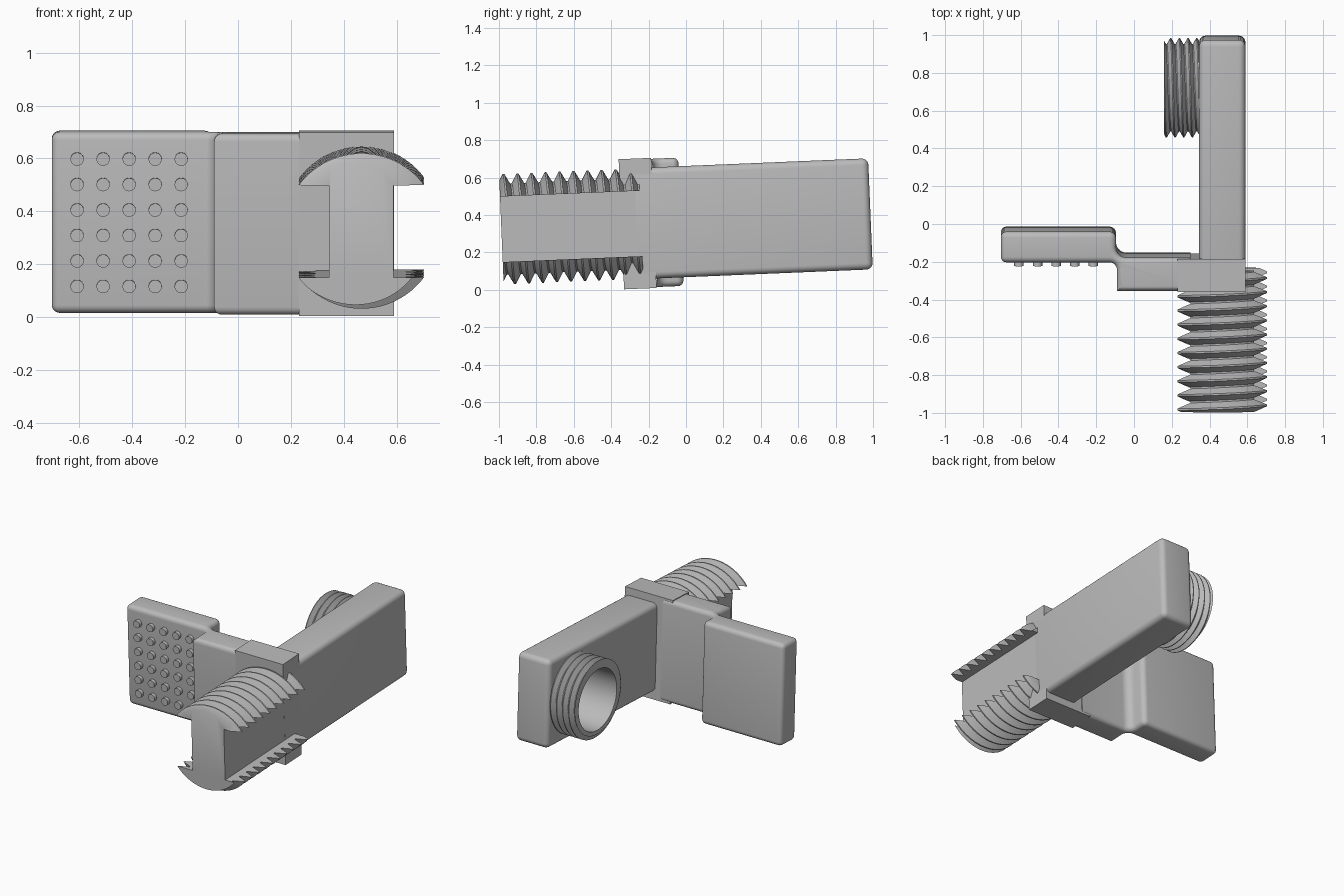
import bpy, bmesh, math
from math import cos, sin, pi, radians
from mathutils import Matrix, Vector

if "Cube" in bpy.data.objects:
    bpy.data.objects.remove(bpy.data.objects["Cube"], do_unlink=True)

# The whole fitting leans slightly about the x axis
TILT = Matrix.Translation((0, 0, 0.365)) @ Matrix.Rotation(radians(2.4), 4, 'X')

grey = bpy.data.materials.new("plain grey")
grey.use_nodes = True
grey.diffuse_color = (0.5, 0.5, 0.5, 1)
grey.node_tree.nodes["Principled BSDF"].inputs["Base Color"].default_value = (0.5, 0.5, 0.5, 1)


def finish(name, bm, place=Matrix()):
    bmesh.ops.transform(bm, matrix=place, verts=bm.verts)
    bmesh.ops.recalc_face_normals(bm, faces=bm.faces)
    mesh = bpy.data.meshes.new(name)
    bm.to_mesh(mesh)
    bm.free()
    obj = bpy.data.objects.new(name, mesh)
    mesh.materials.append(grey)
    bpy.context.collection.objects.link(obj)
    obj.matrix_world = TILT
    return obj


def box(name, low, high, bevel=0):
    bm = bmesh.new()
    low, high = Vector(low), Vector(high)
    bmesh.ops.create_cube(bm, size=1)
    for v in bm.verts:
        v.co = (low + high) / 2 + v.co * (high - low)
    if bevel:
        bmesh.ops.bevel(bm, geom=bm.edges[:], offset=bevel, segments=5,
                        profile=0.5, affect='EDGES')
    return finish(name, bm)


def cylinder(name, radius, depth, place, sides=64):
    bm = bmesh.new()
    bmesh.ops.create_cone(bm, cap_ends=True, segments=sides, radius1=radius,
                          radius2=radius, depth=depth)
    return finish(name, bm, place)


def screw(name, root, crest, pitch, length, place, cols=72):
    """Solid right-hand threaded rod rising along local z."""
    knots = [(0, 0), (0.12, 0), (0.5, 1), (0.62, 1), (1, 0)]

    def radius(phase):
        for (a, ra), (b, rb) in zip(knots, knots[1:]):
            if phase <= b:
                return root + (crest - root) * (ra + (rb - ra) * (phase - a) / (b - a))

    bm = bmesh.new()
    columns = []
    for i in range(cols + 1):
        turn = i / cols
        column = []
        for k in range(-1, math.ceil(length / pitch) + 1):
            for f, _ in knots[:-1]:
                w = min(max(pitch * (k + f + turn), 0), length)
                r = radius((w / pitch - turn) % 1)
                column.append(bm.verts.new((r * cos(2 * pi * turn), r * sin(2 * pi * turn), w)))
        columns.append(column)
    for c, d in zip(columns, columns[1:]):
        for j in range(len(c) - 1):
            bm.faces.new((c[j], d[j], d[j + 1], c[j + 1]))
    bmesh.ops.remove_doubles(bm, verts=bm.verts, dist=0.00005)
    bmesh.ops.holes_fill(bm, edges=[e for e in bm.edges if e.is_boundary], sides=0)
    return finish(name, bm, place)


def carve(obj, cutter):
    mod = obj.modifiers.new("carve", 'BOOLEAN')
    mod.operation, mod.solver, mod.object = 'DIFFERENCE', 'EXACT', cutter
    bpy.context.view_layer.objects.active = obj
    bpy.ops.object.modifier_apply(modifier=mod.name)


def arc(cx, cy, r, start, end, steps=6):
    angles = [radians(start + (end - start) * i / steps) for i in range(steps + 1)]
    return [(cx + r * cos(a), cy + r * sin(a)) for a in angles]


# Main arm and square collar
arm = box("main_arm", (0.345, -0.3, -0.297), (0.59, 0.987, 0.297), 0.035)
collar = box("collar", (0.23, -0.346, -0.348), (0.59, -0.172, 0.348))

# Threaded stem, with both flanks cut away to leave a web between two threads
AXIS_X = 0.467
stem = screw("threaded_stem", 0.243, 0.295, 0.075, 0.748,
             Matrix.Translation((AXIS_X, -0.988, 0)) @ Matrix.Rotation(-pi / 2, 4, 'X'))
for side in (-1, 1):
    near, far = sorted((AXIS_X + side * 0.1225, AXIS_X + side * 0.5))
    flank = box("flank_cutter", (near, -1.2, -0.175), (far, 0, 0.175))
    carve(stem, flank)
    bpy.data.objects.remove(flank, do_unlink=True)

# Threaded side port with a deep bore running into the arm
PORT_Y = 0.722
toward_right = Matrix.Rotation(-pi / 2, 4, 'Y')
port = screw("side_port", 0.232, 0.263, 0.046, 0.21,
             Matrix.Translation((0.37, PORT_Y, 0)) @ toward_right)
bore = cylinder("bore_cutter", 0.205, 0.5,
                Matrix.Translation((0.3, PORT_Y, 0)) @ toward_right)
carve(arm, bore)
carve(port, bore)
bpy.data.objects.remove(bore, do_unlink=True)

# Cranked thumb lever: plan outline extruded upright with rounded rims
TIP_X, HALF = -0.705, 0.343
outline = [(TIP_X, -0.027)]
outline += arc(-0.13, -0.062, 0.035, 90, 0)
outline += arc(-0.04, -0.11, 0.055, 180, 270)
outline += [(0.3, -0.165), (0.3, -0.342), (-0.09, -0.342)]
outline += arc(-0.13, -0.23, 0.04, 0, 90)
outline += [(TIP_X, -0.19)]
bm = bmesh.new()
base = bm.faces.new([bm.verts.new((x, y, -HALF)) for x, y in outline])
up = bmesh.ops.extrude_face_region(bm, geom=[base])["geom"]
bmesh.ops.translate(bm, verts=[g for g in up if isinstance(g, bmesh.types.BMVert)],
                    vec=(0, 0, 2 * HALF))
bmesh.ops.recalc_face_normals(bm, faces=bm.faces)
rims = [e for e in bm.edges
        if e.verts[0].co.z == e.verts[1].co.z or all(v.co.x < TIP_X + 0.01 for v in e.verts)]
bmesh.ops.bevel(bm, geom=rims, offset=0.03, segments=5, profile=0.5, affect='EDGES')
finish("thumb_lever", bm)

# Grip studs on the lever's front face
for col in range(5):
    for row in range(6):
        spot = Matrix.Translation((-0.609 + col * 0.0985, -0.195, (row - 2.5) * 0.0965))
        cylinder("grip_stud", 0.025, 0.036, spot @ Matrix.Rotation(pi / 2, 4, 'X'), 24)

# Smooth the curved surfaces, keep hard edges
for obj in bpy.context.scene.objects:
    obj.select_set(obj.type == 'MESH')
bpy.context.view_layer.objects.active = arm
bpy.ops.object.shade_smooth_by_angle(angle=radians(30))
